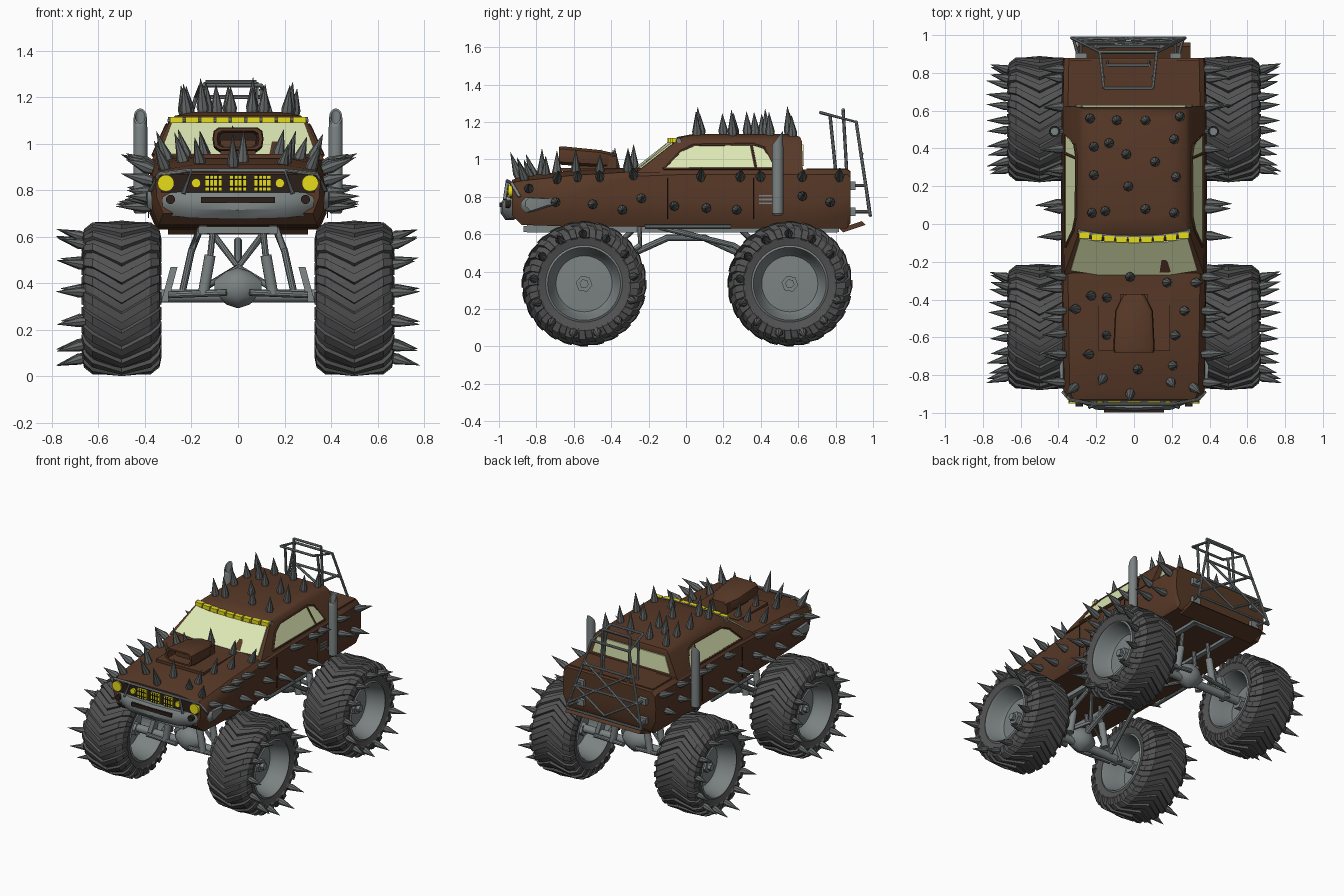
import bpy, bmesh, math, random
from mathutils import Vector

if "Cube" in bpy.data.objects:
    bpy.data.objects.remove(bpy.data.objects["Cube"])

random.seed(4)


def material(name, col):
    m = bpy.data.materials.new(name)
    m.diffuse_color = (*col, 1)
    m.use_nodes = True
    m.node_tree.nodes["Principled BSDF"].inputs["Base Color"].default_value = m.diffuse_color
    return m


BROWN = material("rust_brown", (0.095, 0.04, 0.02))
DARK = material("dark_brown", (0.025, 0.014, 0.01))
TIRE = material("rubber", (0.085, 0.085, 0.085))
METAL = material("steel", (0.2, 0.225, 0.225))
SPIKE = material("spike_steel", (0.13, 0.14, 0.14))
GLASS = material("pale_glass", (0.72, 0.8, 0.45))
YELLOW = material("yellow_lamp", (0.8, 0.72, 0.01))


def mesh(name, verts, faces, mat, angle=35):
    me = bpy.data.meshes.new(name)
    me.from_pydata([tuple(v) for v in verts], [], faces)
    bm = bmesh.new()
    bm.from_mesh(me)
    bmesh.ops.recalc_face_normals(bm, faces=bm.faces)
    bm.to_mesh(me)
    bm.free()
    me.materials.append(mat)
    me.polygons.foreach_set("use_smooth", [True] * len(me.polygons))
    me.set_sharp_from_angle(angle=math.radians(angle))
    ob = bpy.data.objects.new(name, me)
    bpy.context.collection.objects.link(ob)
    return ob


def loft_data(rings, wrap=False, base=0):
    n, k = len(rings[0]), len(rings)
    verts = [p for r in rings for p in r]
    faces = [(base + i * n + j, base + i * n + (j + 1) % n,
              base + (i + 1) % k * n + (j + 1) % n, base + (i + 1) % k * n + j)
             for i in range(k if wrap else k - 1) for j in range(n)]
    if not wrap:
        faces += [tuple(base + j for j in range(n)), tuple(base + (k - 1) * n + j for j in range(n))]
    return verts, faces


def loft(name, rings, mat, wrap=False, angle=35):
    return mesh(name, *loft_data(rings, wrap), mat, angle)


def box(name, c, s, mat):
    q = [(-1, -1), (1, -1), (1, 1), (-1, 1)]
    return loft(name, [[(c[0] + a * s[0] / 2, c[1] + b * s[1] / 2, c[2] + e * s[2] / 2)
                        for a, b in q] for e in (-1, 1)], mat)


def panel(name, pts, off, mat):
    return loft(name, [pts, [Vector(p) + Vector(off) for p in pts]], mat)


def tubes(name, paths, r, mat=METAL, sides=10):
    """Straight round bars along polylines, joined as one mesh."""
    verts, faces = [], []
    for path in paths:
        path = [Vector(p) for p in path]
        rings = []
        for i, p in enumerate(path):
            d = (path[min(i + 1, len(path) - 1)] - path[max(i - 1, 0)]).normalized()
            u = d.cross(Vector((0.31, 0.17, 0.93))).normalized()
            w = d.cross(u)
            rings.append([p + r * (math.cos(t) * u + math.sin(t) * w)
                          for t in (math.tau * j / sides for j in range(sides))])
        v, f = loft_data(rings, False, len(verts))
        verts += v
        faces += f
    return mesh(name, verts, faces, mat)


def spikes(name, items):
    """items: (position, direction, length, radius)"""
    verts, faces = [], []
    for p, d, ln, r in items:
        p, d = Vector(p), Vector(d).normalized()
        u = d.orthogonal().normalized()
        w = d.cross(u)
        rings = [[p + d * ln * h + r * k * (math.cos(t) * u + math.sin(t) * w)
                  for t in (math.tau * j / 8 for j in range(8))]
                 for h, k in ((-0.1, 0.75), (0.2, 1), (1, 0.03))]
        v, f = loft_data(rings, False, len(verts))
        verts += v
        faces += f
    return mesh(name, verts, faces, SPIKE, 25)


# Lower body: sections (y, half width, bottom, shoulder, deck, crown)
secs = [(-.93, .35, .70, .84, .875, .015), (-.88, .37, .65, .85, .885, .025),
        (-.6, .375, .64, .88, .915, .025), (-.26, .38, .64, .91, .935, .02),
        (0, .38, .63, .92, .945, 0.002), (.62, .38, .63, .92, .945, 0.002),
        (.86, .375, .63, .92, .945, 0.002), (.88, .37, .66, .9, .935, 0.002)]
rings = []
for y, w, zb, zs, zt, c in secs:
    half = [(w * .92, zb), (w, zb + .07), (w * 1.01, zb + .16), (w * .99, zs), (w * .92, zt), (w * .5, zt + c)]
    rings.append([(x, y, z) for x, z in half] + [(-x, y, z) for x, z in half[::-1]])
loft("body_shell", rings, BROWN)
box("bed_lid", (0, .755, .945), (.68, .22, .012), BROWN)
panel("rear_skirt", [(-.3, .84, .61), (.3, .84, .61), (.3, .96, .65), (-.3, .96, .65)], (0, -.02, .02), BROWN)
tubes("rocker_rail", [[(s * .375, -.22, .64), (s * .375, .24, .64)] for s in (-1, 1)], .012)

# Cabin: rings (z, front y, rear y, half width), front edge bowed forward
cab = [(.93, -.265, .625, .37), (1.095, -.055, .62, .295), (1.12, -.02, .61, .27), (1.135, .06, .56, .2)]
loft("cabin", [[(-w, f, z), (-w / 2, f - .025, z), (w / 2, f - .025, z), (w, f, z), (w, r, z), (-w, r, z)]
               for z, f, r, w in cab], BROWN)
bot = [(x, y, .95) for x, y in ((-.335, -.242), (-.18, -.265), (.18, -.265), (.335, -.242))]
top = [(x, y, 1.085) for x, y in ((.285, -.07), (.15, -.093), (-.15, -.093), (-.285, -.07))]
panel("windshield", bot + top, (0, -.006, .006), GLASS)
panel("rear_window", [(-.31, .62, .965), (.31, .62, .965), (.27, .618, 1.08), (-.27, .618, 1.08)], (0, .01, 0), GLASS)
sx = lambda z: .37 - (z - .93) * .455
outline = [(-.12, .95), (-.03, 1.045), (.04, 1.075), (.36, 1.08), (.42, 1.06), (.475, .95)]
for s in (-1, 1):
    panel("side_window", [(s * sx(z), y, z) for y, z in outline], (s * .005, 0, .002), GLASS)
    P = [(s * (sx(z) + .003), y, z) for y, z in outline]
    tubes("window_trim", [P + P[:1], [(s * (sx(1.075) + .004), .35, 1.075), (s * (sx(.95) + .004), .375, .95)]],
          .008, BROWN, 6)
    for i in range(3):
        box("side_vent", (s * .383, .43, .765 + i * .02), (.008, .08, .009), METAL)
    # Door seams
    tubes("door_seam", [[(s * .384, y, .9), (s * .385, y, .68)] for y in (-.1, .36)], .003, DARK, 4)

# Hood plate and hollow air scoop
box("hood_plate", (0, -.5, .945), (.38, .34, .02), BROWN)
box("scoop_base", (0, -.49, .98), (.15, .24, .07), BROWN)


def oval(y, w, z0, z1):
    c, h = (z0 + z1) / 2, (z1 - z0) / 2
    return [(w * a, y, c + h * b) for a, b in
            ((-.75, -1), (.75, -1), (.95, -.7), (1, 0), (.95, .7), (.75, 1), (-.75, 1), (-.95, .7), (-1, 0), (-.95, -.7))]


loft("hood_scoop", [oval(-.37, .055, .95, 1.03), oval(-.46, .1, .96, 1.05), oval(-.66, .11, .97, 1.07),
                    oval(-.68, .105, .975, 1.067), oval(-.68, .09, .985, 1.055), oval(-.58, .08, .99, 1.045)], BROWN)
panel("scoop_mouth", oval(-.60, .086, .988, 1.05), (0, .01, 0), DARK)

# Front bumper: stations across x (x, y, bottom, top)
st = [(0, -.985, .675, .79), (.2, -.975, .68, .79), (.33, -.92, .695, .795), (.39, -.85, .725, .795), (.395, -.76, .755, .79)]
st = [(-x, y, a, b) for x, y, a, b in st[:0:-1]] + st
loft("front_bumper", [[(x, y + .02, a), (x, y - .008, a + .35 * (b - a)), (x, y - .008, a + .75 * (b - a)),
                       (x, y + .01, b), (x * .93, y + .06, b), (x * .93, y + .06, a)] for x, y, a, b in st], METAL)
box("bumper_slot", (0, -.987, .758), (.32, .02, .025), DARK)
tubes("fog_lamps", [[(s * .29, -.9, .76), (s * .29, -.965, .76)] for s in (-1, 1)], .02, DARK, 12)

# Grille, lamps and guard
box("grille", (0, -.93, .83), (.66, .02, .08), DARK)
tubes("headlights", [[(s * .31, -.92, .83), (s * .31, -.95, .83)] for s in (-1, 1)], .036, YELLOW, 16)
tubes("small_lamps", [[(s * .18, -.92, .83), (s * .18, -.955, .83)] for s in (-1, 1)], .02, YELLOW, 12)
for x in (-.105, 0, .105):
    box("grille_lamp", (x, -.945, .83), (.072, .02, .066), YELLOW)
    tubes("lamp_bars", [[(x + d, -.957, .795), (x + d, -.957, .865)] for d in (-.018, 0, .018)] +
          [[(x - .037, -.957, .83 + d), (x + .037, -.957, .83 + d)] for d in (-.016, .016)], .003, DARK, 4)
guard = [(.235, -.97, .785), (.2, -.955, .885)]
tubes("grille_guard", [[guard[0], guard[1], (-.2, -.955, .885), (-.235, -.97, .785)]] +
      [[(s * .2, -.955, .885), (s * .34, -.93, .87), (s * .375, -.89, .8)] for s in (-1, 1)], .009)

# Roof light bar
arc = lambda x: -.085 + .35 * x * x
tubes("light_bar", [[(x, arc(x) + .015, 1.1) for x in (-.3, -.2, -.1, 0, .1, .2, .3)]], .014)
for i in range(9):
    x = (i - 4) * .066
    box("bar_lamp", (x, arc(x), 1.102), (.056, .03, .026), YELLOW)

# Exhaust stacks with slanted hollow tops
for s in (-1, 1):
    def ring(r, z, slant):
        return [(s * .42 + r * math.cos(t), .49 + r * math.sin(t), z + slant * r * math.sin(t))
                for t in (math.tau * j / 16 for j in range(16))]
    loft("exhaust_stack", [ring(.022, .7, 0), ring(.03, .71, 0), ring(.03, 1.07, 0), ring(.028, 1.115, 1.3),
                           ring(.021, 1.115, 1.3), ring(.02, 1.02, 0)], METAL)
    tubes("stack_bracket", [[(s * .34, .49, z), (s * .42, .49, z)] for z in (.74, .9)], .012)

# Rear cage
X = lambda s, h: -.03 + s * h
bars = []
for s in (-1, 1):
    bars += [[(X(s, .13), .72, 1.25), (X(s, .15), .91, 1.2), (X(s, .3), .985, .7)],
             [(X(s, .13), .77, 1.235), (X(s, .14), .8, .94)], [(X(s, .11), .84, 1.265), (X(s, .11), .86, .92)],
             [(X(s, .25), .965, .86), (X(s, .25), .87, .86)], [(X(s, .29), .98, .72), (X(s, .26), .87, .72)],
             [(X(s, .195), .932, 1.05), (X(-s, .29), .98, .74)], [(X(s, .25), .96, .87), (X(0, 0), .98, .72)]]
for h, y, z in ((.13, .72, 1.25), (.15, .91, 1.2), (.11, .84, 1.265), (.2, .94, 1.03), (.25, .96, .87), (.3, .985, .7)):
    bars.append([(X(-1, h), y, z), (X(1, h), y, z)])
tubes("rear_cage", bars, .009, METAL, 8)
for s in (-1, 1):
    for z in (.72, .86):
        box("cage_mount", (X(s, .25), .89, z), (.06, .03, .045), METAL)

# Wheels: closed cross-sections (x offset, radius) turned about the axle
tire_p = [(-.15, .2), (-.165, .25), (-.152, .288), (-.12, .312), (0, .318), (.12, .312), (.152, .288), (.165, .25), (.15, .2)]
rim_p = [(.15, .208), (.158, .195), (.14, .186), (.06, .168), (.035, .15), (.04, .02), (0, .02),
         (0, .15), (-.06, .17), (-.14, .186), (-.158, .195), (-.15, .208)]
lug_p = [(-.172, .25), (-.162, .298), (-.125, .327), (0, .335), (.125, .327), (.162, .298), (.172, .25)]
ZW = .335
for s in (-1, 1):
    for yw, end in ((-.545, "front"), (.555, "rear")):
        pt = lambda x, r, a: (s * (.5 + x), yw + r * math.cos(a), ZW + r * math.sin(a))
        spin = lambda prof, n: [[pt(x, r, math.tau * k / n) for x, r in prof] for k in range(n)]
        v, f = loft_data(spin(tire_p, 48), True)
        for k in range(24):  # chevron lugs
            a = math.tau * k / 24
            lug = []
            for x, r in lug_p:
                m = a - 1.8 * abs(x)
                lug.append([pt(x, r, m - .06), pt(x, r, m + .06), pt(x * .88, r * .92, m + .085), pt(x * .88, r * .92, m - .085)])
            v2, f2 = loft_data(lug, False, len(v))
            v += v2
            f += f2
        mesh(end + "_tire", v, f, TIRE, 30)
        loft(end + "_rim", spin(rim_p, 40), METAL, True)
        tubes(end + "_hub", [[pt(-.08, 0, 0), pt(.075, 0, 0)]], .045, METAL, 6)
        tubes(end + "_hub_cap", [[pt(.07, 0, 0), pt(.1, 0, 0)]], .025, METAL, 6)
        spikes(end + "_tire_spikes", [(pt(.16, .262, a), (s, .3 * math.cos(a), .3 * math.sin(a)), random.uniform(.1, .13), .023)
                                      for a in (math.tau * (k + .3) / 13 for k in range(13))])

# Axles, shocks and links
for yw, end, d in ((-.545, "front", 1), (.555, "rear", -1)):
    tubes(end + "_axle", [[(-.45, yw, ZW + .01), (.45, yw, ZW + .01)]], .028, METAL, 12)
    loft(end + "_differential", [[(x, yw + r * math.cos(t), .38 + r * 1.1 * math.sin(t)) for t in
         (math.tau * j / 12 for j in range(12))] for x, r in ((-.1, .03), (-.05, .065), (0, .08), (.05, .065), (.1, .03))], METAL)
    for s in (-1, 1):
        panel(end + "_knuckle", [(s * .33, yw - .04, .32), (s * .33, yw + .04, .32), (s * .29, yw + .02, .47), (s * .29, yw - .02, .47)],
              (-s * .03, 0, 0), METAL)
        for o in (-.07, .07):
            tubes(end + "_shock_body", [[(s * .15, yw + o, .35), (s * .12, yw + o, .52)]], .024, METAL, 12)
            tubes(end + "_shock_rod", [[(s * .12, yw + o, .51), (s * .105, yw + o, .65)]], .014)
    far = -.15 if end == "rear" else -.25
    tubes(end + "_links", [[(s * .24, yw + d * .02, .36), (s * .2, yw + d * .3, .54), (s * .16, far, .64)] for s in (-1, 1)] +
          [[(s * .16, yw + d * .05, .37), (0, yw + d * .1, .47), (s * .13, yw + d * .28, .64)] for s in (-1, 1)] +
          [[(s * .3, yw - d * .06, .35), (s * .05, yw - d * .09, .36)] for s in (-1, 1)], .015)
tubes("drive_shaft", [[(0, -.5, .4), (0, -.1, .58), (0, .1, .58), (0, .5, .4)]], .018)
for s in (-1, 1):
    box("chassis_rail", (s * .15, -.02, .63), (.035, 1.66, .04), METAL)
for y in (-.85, -.25, .25, .8):
    box("cross_member", (0, y, .628), (.34, .035, .03), METAL)

# Body spikes
roof = [(-.23, .56), (-.09, .55), (.06, .55), (.24, .57), (.21, .45), (-.21, .41), (-.13, .43), (-.04, .37), (.11, .33),
        (.22, .25), (-.21, .26), (-.22, .06), (-.15, .07), (-.03, .2), (.06, .08), (.21, .06)]
spikes("roof_spikes", [((x, y, 1.13 - max(0, abs(x) - .18) * .2), (x * .5, -.05, 1), random.uniform(.11, .155), .026) for x, y in roof])
hood = [(-.3, -.45), (-.22, -.38), (-.14, -.39), (.17, -.31), (.32, -.31), (-.02, -.28), (.26, -.46), (-.14, -.59), (.21, -.59),
        (-.23, -.69), (-.16, -.81), (.02, -.77), (.19, -.83), (.2, -.75), (-.02, -.89), (-.31, -.86), (.31, -.86)]
spikes("hood_spikes", [((x, y, .9 + (y + .88) * .085 - .05 * abs(x)), (x * 1.3, -.35 if y < -.8 else 0, 1),
                        random.uniform(.11, .15), .026) for x, y in hood])
side = [(-.84, .84), (-.69, .89), (-.58, .9), (-.46, .9), (-.28, .91), (-.24, .79), (-.06, .75), (.08, .9), (.11, .74), (.27, .73),
        (.29, .9), (.4, .9), (.62, .8), (.62, .9), (.77, .77), (.82, .9), (-.34, .73), (-.5, .76), (-.7, .77)]
spikes("side_spikes", [((s * .375, y, z), (s, random.uniform(-.1, .1), max(0, z - .76) * 3), random.uniform(.1, .15), .026)
                       for s in (-1, 1) for y, z in side])
